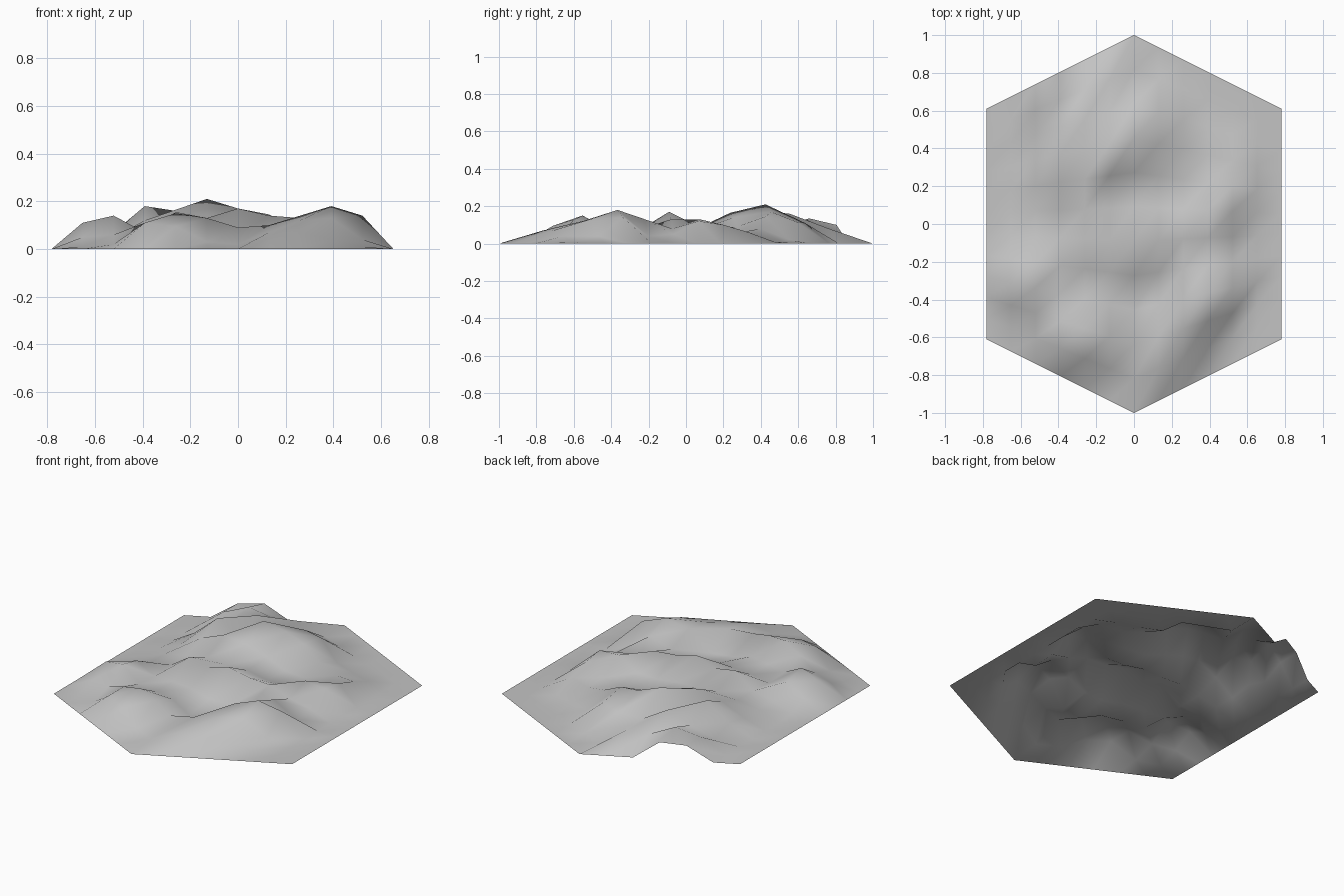
import bpy
import bmesh

cube = bpy.data.objects.get("Cube")
if cube:
    bpy.data.objects.remove(cube, do_unlink=True)

# Overall shape: a hexagonal sheet of terrain, pointed at front and back
HALF_WIDTH = 0.782
SHOULDER = 0.61          # y of the side corners
HALF_COLUMNS = 6
ROWS = 11

# Relief strips from front to back, each running left to right across the
# sheet, in hundredths of a unit; the outer border stays flat
front_foothills = [1, 2, 11, 9.5, 3, 2, 7, 7, 4, 1]
front_ridge = [5, 6, 11, 15, 13, 9, 10, 12, 13, 4]
east_summit = [11, 14, 7, 7, 7, 2, 2, 14, 18, 14]
front_valley = [5, 11, 6, 7, 7, 5, 4, 8, 13, 4]
middle_ridge = [1, 5, 7, 15.5, 13, 17, 14, 13, 8, 5]
middle_valley = [0, 5, 7, 9, 8, 8, 6, 6, 13, 12]
north_slope = [0, 5, 12, 16.5, 14, 9, 5, 5, 5, 10]
north_summit = [0, 7, 18, 10, 21, 17, 14.5, 8, 5, 6]
north_ridge = [0, 3, 9, 16, 9, 11, 11.5, 2, 1, 1]
back_foothills = [0, 9, 13.5, 8, 8, 0, 0, 0, 0, 0]
back_rim = [0, 9, 10, 0]

strips = [front_foothills, front_ridge, east_summit, front_valley,
          middle_ridge, middle_valley, north_slope, north_summit,
          north_ridge, back_foothills, back_rim]


def height(column, row):
    """Height of one lattice point, with flat ground outside the strips."""
    index = column + HALF_COLUMNS - 1
    if row == 0 or not 0 <= index < len(strips[row - 1]):
        return 0.0
    return strips[row - 1][index] / 100


def lattice_point(column, row):
    """Squeeze a square lattice into the hexagon and lift it into hills."""
    across = column / HALF_COLUMNS
    along = 2 * row / ROWS - 1
    reach = 1 - (1 - SHOULDER) * abs(across)
    return across * HALF_WIDTH, along * reach, height(column, row)


# Ground colour
stone = bpy.data.materials.new("stone_grey")
stone.use_nodes = True
grey = (0.55, 0.55, 0.55, 1)
stone.diffuse_color = grey
stone.node_tree.nodes["Principled BSDF"].inputs["Base Color"].default_value = grey

# Terrain sheet: two triangles per cell, split along the run of the ridges
bm = bmesh.new()
points = {}
for column in range(-HALF_COLUMNS, HALF_COLUMNS + 1):
    for row in range(ROWS + 1):
        points[column, row] = bm.verts.new(lattice_point(column, row))
for column in range(-HALF_COLUMNS, HALF_COLUMNS):
    for row in range(ROWS):
        near, far = points[column, row], points[column + 1, row + 1]
        bm.faces.new((near, points[column + 1, row], far))
        bm.faces.new((near, far, points[column, row + 1]))
for face in bm.faces:
    face.smooth = True

mesh = bpy.data.meshes.new("hill_terrain")
bm.to_mesh(mesh)
bm.free()
mesh.materials.append(stone)
terrain = bpy.data.objects.new("hill_terrain", mesh)
bpy.context.collection.objects.link(terrain)
